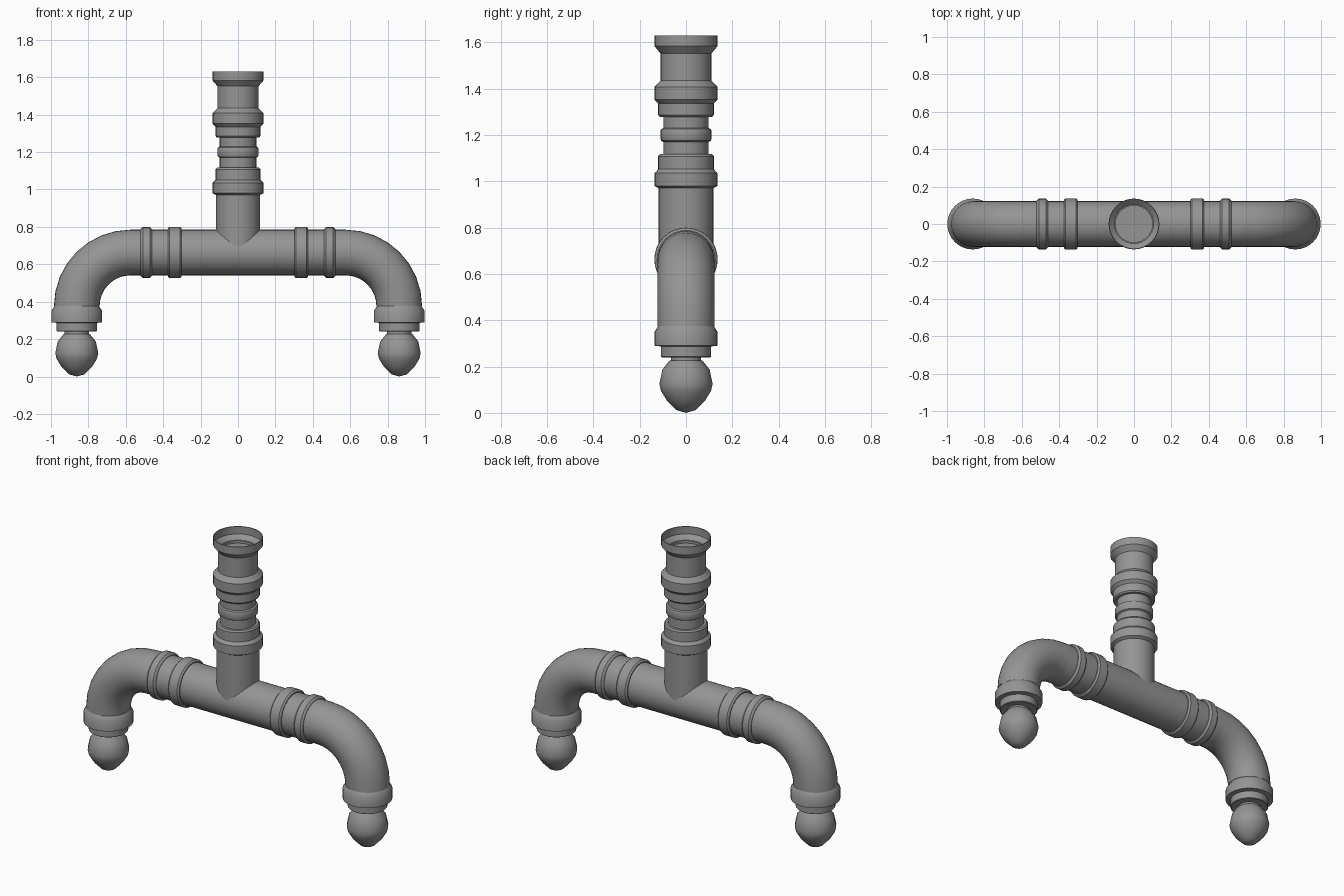
import bpy, bmesh, math
from mathutils import Matrix, Vector

cube = bpy.data.objects.get("Cube")
if cube:
    bpy.data.objects.remove(cube, do_unlink=True)

grey = bpy.data.materials.new("pipe grey")
grey.use_nodes = True
grey.diffuse_color = (0.3, 0.3, 0.3, 1)
grey.node_tree.nodes["Principled BSDF"].inputs["Base Color"].default_value = grey.diffuse_color

PIPE_R, RUN_Z = 0.122, 0.663
BEND_X, BEND_R = 0.575, 0.287
FOOT_X = BEND_X + BEND_R
SIDES = 32


def finish(name, bm, angle=35):
    bmesh.ops.recalc_face_normals(bm, faces=bm.faces)
    mesh = bpy.data.meshes.new(name)
    bm.to_mesh(mesh)
    bm.free()
    mesh.shade_smooth()
    mesh.set_sharp_from_angle(angle=math.radians(angle))
    mesh.materials.append(grey)
    obj = bpy.data.objects.new(name, mesh)
    bpy.context.collection.objects.link(obj)
    return obj


def lathe(name, profile, origin=(0, 0, 0), along_x=False, sides=SIDES, angle=35):
    """Revolve (radius, height) points around the vertical, or around x."""
    bm = bmesh.new()
    verts = [bm.verts.new((r, 0, h)) for r, h in profile]
    edges = [bm.edges.new(pair) for pair in zip(verts, verts[1:])]
    bmesh.ops.spin(bm, geom=verts + edges, cent=(0, 0, 0), axis=(0, 0, 1),
                   angle=math.tau, steps=sides)
    bmesh.ops.remove_doubles(bm, verts=bm.verts, dist=0.0001)
    matrix = Matrix.Translation(origin)
    if along_x:
        matrix = matrix @ Matrix.Rotation(math.pi / 2, 4, 'Y')
    bm.transform(matrix)
    return finish(name, bm, angle)


def ring_profile(half, outer, bevel):
    return [(0.11, -half), (outer - bevel, -half), (outer, bevel - half),
            (outer, half - bevel), (outer - bevel, half), (0.11, half)]


# Straight run and the upright branch of the tee
lathe("cross_pipe", [(0, -BEND_X), (PIPE_R, -BEND_X), (PIPE_R, BEND_X), (0, BEND_X)],
      (0, 0, RUN_Z), True)
lathe("tee_branch", [(0.118, RUN_Z), (0.118, 0.97), (0.136, 0.98), (0.136, 1.035),
                     (0.12, 1.052), (0.12, 1.108), (0.113, 1.117), (0, 1.117)])

# Narrow coupling above the tee
lathe("coupling", [(0.098, 1.1), (0.098, 1.17), (0.107, 1.175), (0.11, 1.182),
                   (0.11, 1.218), (0.107, 1.225), (0.098, 1.23), (0.098, 1.29)])

# Upper pipe with its open, flared socket
lathe("top_pipe", [(0, 1.278), (0.113, 1.278), (0.12, 1.286), (0.12, 1.335),
                   (0.136, 1.352), (0.136, 1.408), (0.11, 1.435), (0.11, 1.552),
                   (0.136, 1.583), (0.136, 1.63), (0.131, 1.63), (0.131, 1.585),
                   (0.105, 1.56), (0.098, 1.56), (0.098, 1.545), (0, 1.545)])

for side, label in ((1, "left"), (-1, "right")):
    # Clamping rings on the run
    lathe(f"{label}_tee_ring", ring_profile(0.037, 0.137, 0.009),
          (side * 0.338, 0, RUN_Z), True)
    lathe(f"{label}_elbow_ring", ring_profile(0.03, 0.136, 0.011),
          (side * 0.49, 0, RUN_Z), True)

    # Quarter bend
    bm = bmesh.new()
    circle = bmesh.ops.create_circle(
        bm, segments=SIDES, radius=PIPE_R,
        matrix=Matrix.Translation((side * BEND_X, 0, RUN_Z))
        @ Matrix.Rotation(math.pi / 2, 4, 'Y'))
    bmesh.ops.spin(bm, geom=circle["verts"] + bm.edges[:],
                   cent=Vector((side * BEND_X, 0, RUN_Z - BEND_R)),
                   axis=(0, side, 0), angle=math.pi / 2, steps=8)
    finish(f"{label}_elbow", bm)

    # Socket, stepped plug and neck
    lathe(f"{label}_foot_socket",
          [(0.118, 0.378), (0.122, 0.372), (0.136, 0.35), (0.136, 0.29), (0.108, 0.287),
           (0.108, 0.243), (0.104, 0.24), (0.065, 0.24), (0.065, 0.215)],
          (side * FOOT_X, 0, 0))

    # Rounded foot
    lathe(f"{label}_ball_foot",
          [(0, 0.227), (0.07, 0.227), (0.102, 0.187), (0.115, 0.125), (0.108, 0.095),
           (0.083, 0.054), (0.042, 0.012), (0, 0)],
          (side * FOOT_X, 0, 0), sides=16, angle=40)
